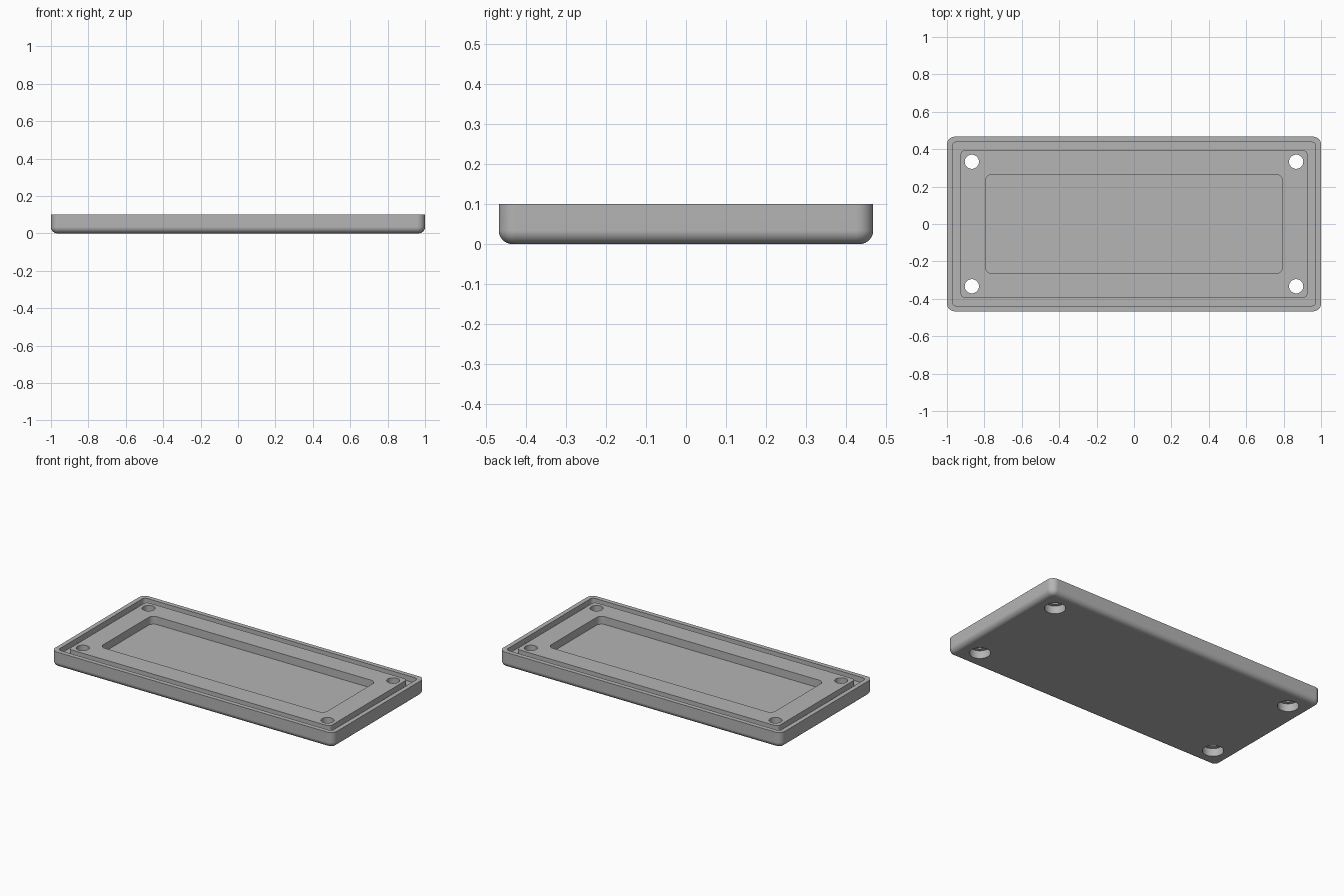
import bpy
import bmesh
from math import sin, cos, pi

if "Cube" in bpy.data.objects:
    bpy.data.objects.remove(bpy.data.objects["Cube"], do_unlink=True)

HALF_X, HALF_Y, HEIGHT = 1.0, 0.467, 0.1
FILLET = 0.034
GROOVE_Z, RECESS_Z, BORE_Z = 0.065, 0.05, 0.05

grey = bpy.data.materials.new("plain grey")
grey.use_nodes = True
colour = (0.46, 0.46, 0.46, 1)
grey.diffuse_color = colour
grey.node_tree.nodes["Principled BSDF"].inputs["Base Color"].default_value = colour


def rounded_rect(hx, hy, radius, z, steps=8):
    """Outline of a rectangle with four rounded corners."""
    points = []
    for quarter, (sx, sy) in enumerate([(1, 1), (-1, 1), (-1, -1), (1, -1)]):
        for i in range(steps + 1):
            a = (quarter + i / steps) * pi / 2
            points.append((sx * (hx - radius) + radius * cos(a),
                           sy * (hy - radius) + radius * sin(a), z))
    return points


def circle(x, y, radius, z, steps=40):
    return [(x + radius * cos(2 * pi * i / steps),
             y + radius * sin(2 * pi * i / steps), z) for i in range(steps)]


def skin(name, outlines):
    """Join successive outlines with quads and close both ends."""
    bm = bmesh.new()
    rings = [[bm.verts.new(p) for p in outline] for outline in outlines]
    count = len(rings[0])
    for low, high in zip(rings, rings[1:]):
        for i in range(count):
            j = (i + 1) % count
            bm.faces.new((low[i], low[j], high[j], high[i]))
    bm.faces.new(rings[0][::-1])
    bm.faces.new(rings[-1])
    bmesh.ops.recalc_face_normals(bm, faces=bm.faces)
    mesh = bpy.data.meshes.new(name)
    bm.to_mesh(mesh)
    bm.free()
    mesh.materials.append(grey)
    obj = bpy.data.objects.new(name, mesh)
    bpy.context.collection.objects.link(obj)
    return obj


# Outer shell with a rounded bottom edge
outlines = []
for i in range(9):
    a = i / 8 * pi / 2
    inset = FILLET * (1 - sin(a))
    outlines.append(rounded_rect(HALF_X - inset, HALF_Y - inset,
                                 0.042 - inset, FILLET * (1 - cos(a))))

# Rim, seal groove, raised panel and central recess
outlines += [
    rounded_rect(HALF_X, HALF_Y, 0.042, HEIGHT),
    rounded_rect(0.971, 0.438, 0.022, HEIGHT),
    rounded_rect(0.971, 0.438, 0.022, GROOVE_Z),
    rounded_rect(0.927, 0.394, 0.022, GROOVE_Z),
    rounded_rect(0.927, 0.394, 0.022, HEIGHT),
    rounded_rect(0.795, 0.264, 0.036, HEIGHT),
    rounded_rect(0.795, 0.264, 0.036, RECESS_Z),
]
cover = skin("cover_plate", outlines)

# Four screw holes, counterbored from below
bpy.context.view_layer.objects.active = cover
for x in (-0.867, 0.867):
    for y in (-0.333, 0.333):
        cutter = skin("screw_hole_cutter", [
            circle(x, y, 0.061, -0.05), circle(x, y, 0.061, BORE_Z),
            circle(x, y, 0.038, BORE_Z), circle(x, y, 0.038, 0.2)])
        cutter.hide_render = True
        cut = cover.modifiers.new("screw_hole", "BOOLEAN")
        cut.operation = "DIFFERENCE"
        cut.solver = "EXACT"
        cut.object = cutter
        bpy.ops.object.modifier_apply(modifier=cut.name)
        bpy.data.objects.remove(cutter, do_unlink=True)

# Smooth curves, crisp edges
bpy.ops.object.select_all(action="DESELECT")
cover.select_set(True)
bpy.ops.object.shade_smooth_by_angle(angle=pi / 6)
weighted = cover.modifiers.new("weighted_normals", "WEIGHTED_NORMAL")
weighted.keep_sharp = True
